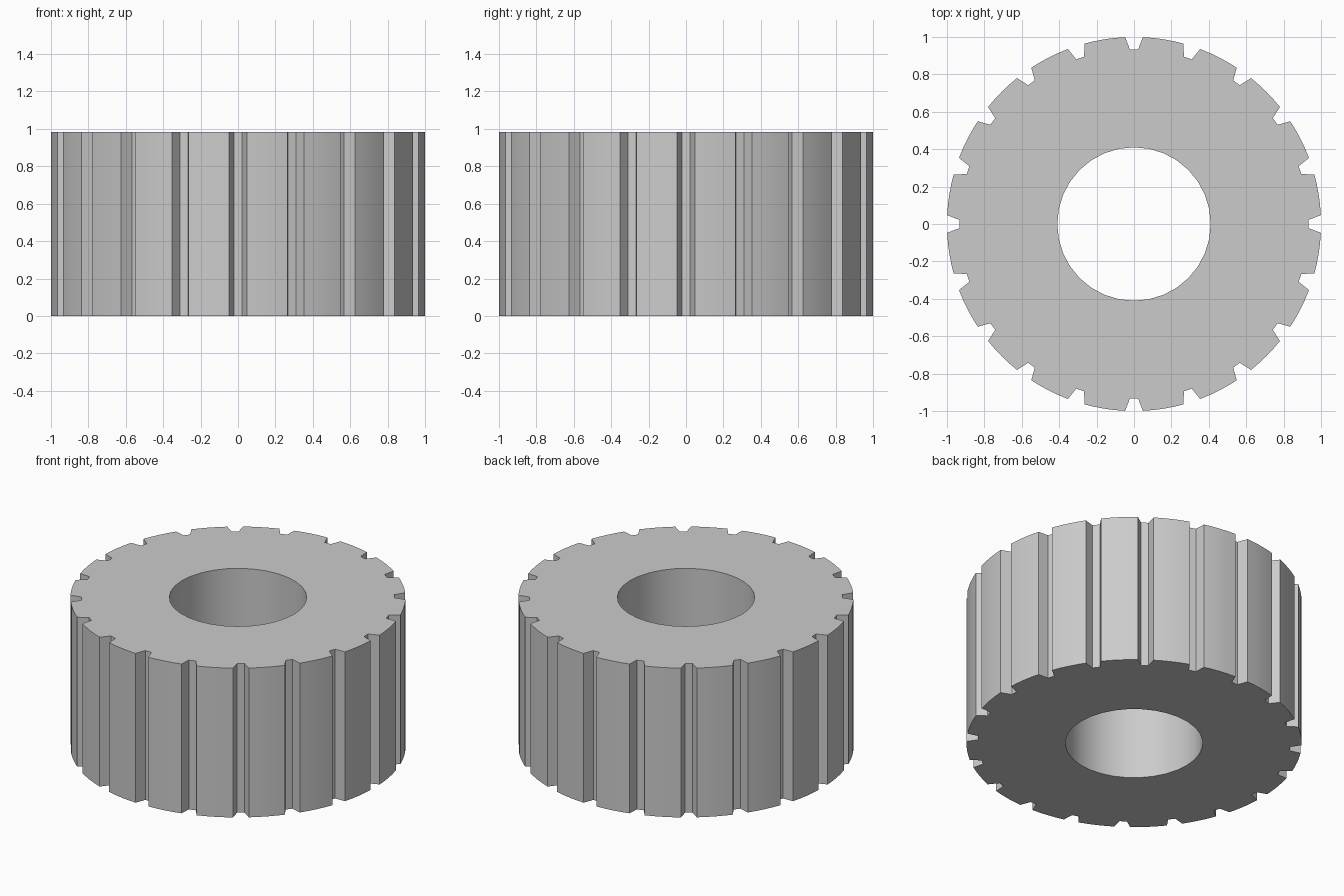
import bpy, bmesh
from math import sin, cos, radians, tau

if "Cube" in bpy.data.objects:
    bpy.data.objects.remove(bpy.data.objects["Cube"])

HEIGHT = 0.983
R_OUT, R_FLOOR, R_BORE = 1.0, 0.933, 0.41
NOTCHES, ARC_STEPS, BORE_SIDES = 20, 4, 32
HALF_MOUTH, HALF_FLOOR = 2.7, 1.35   # notch half widths in degrees


def polar(r, deg):
    return (r * cos(radians(deg)), r * sin(radians(deg)), 0)


# Rim outline: a narrow tapered notch, then a curved land, repeated
pitch = 360 / NOTCHES
outline = []
for i in range(NOTCHES):
    c = i * pitch
    outline += [polar(R_FLOOR, c - HALF_FLOOR), polar(R_FLOOR, c + HALF_FLOOR)]
    for k in range(ARC_STEPS + 1):
        outline.append(polar(R_OUT, c + HALF_MOUTH + (pitch - 2 * HALF_MOUTH) * k / ARC_STEPS))
bore = [polar(R_BORE, 360 * i / BORE_SIDES) for i in range(BORE_SIDES)]

# Fill the ring between rim and bore, then extrude it upward
bm = bmesh.new()
edges = []
for loop in (outline, bore):
    vs = [bm.verts.new(p) for p in loop]
    edges += [bm.edges.new((vs[i - 1], vs[i])) for i in range(len(vs))]
bmesh.ops.triangle_fill(bm, edges=edges, use_beauty=True, use_dissolve=False, normal=(0, 0, 1))
res = bmesh.ops.extrude_face_region(bm, geom=bm.faces[:], use_keep_orig=True)
top = [g for g in res["geom"] if isinstance(g, bmesh.types.BMVert)]
bmesh.ops.translate(bm, verts=top, vec=(0, 0, HEIGHT))
bmesh.ops.recalc_face_normals(bm, faces=bm.faces[:])

mesh = bpy.data.meshes.new("notched_ring")
bm.to_mesh(mesh)
bm.free()
ring = bpy.data.objects.new("notched_ring", mesh)
bpy.context.collection.objects.link(ring)

# Smooth the bore and lands, keep notch edges sharp
bpy.context.view_layer.objects.active = ring
ring.select_set(True)
bpy.ops.object.shade_smooth_by_angle(angle=radians(20))
